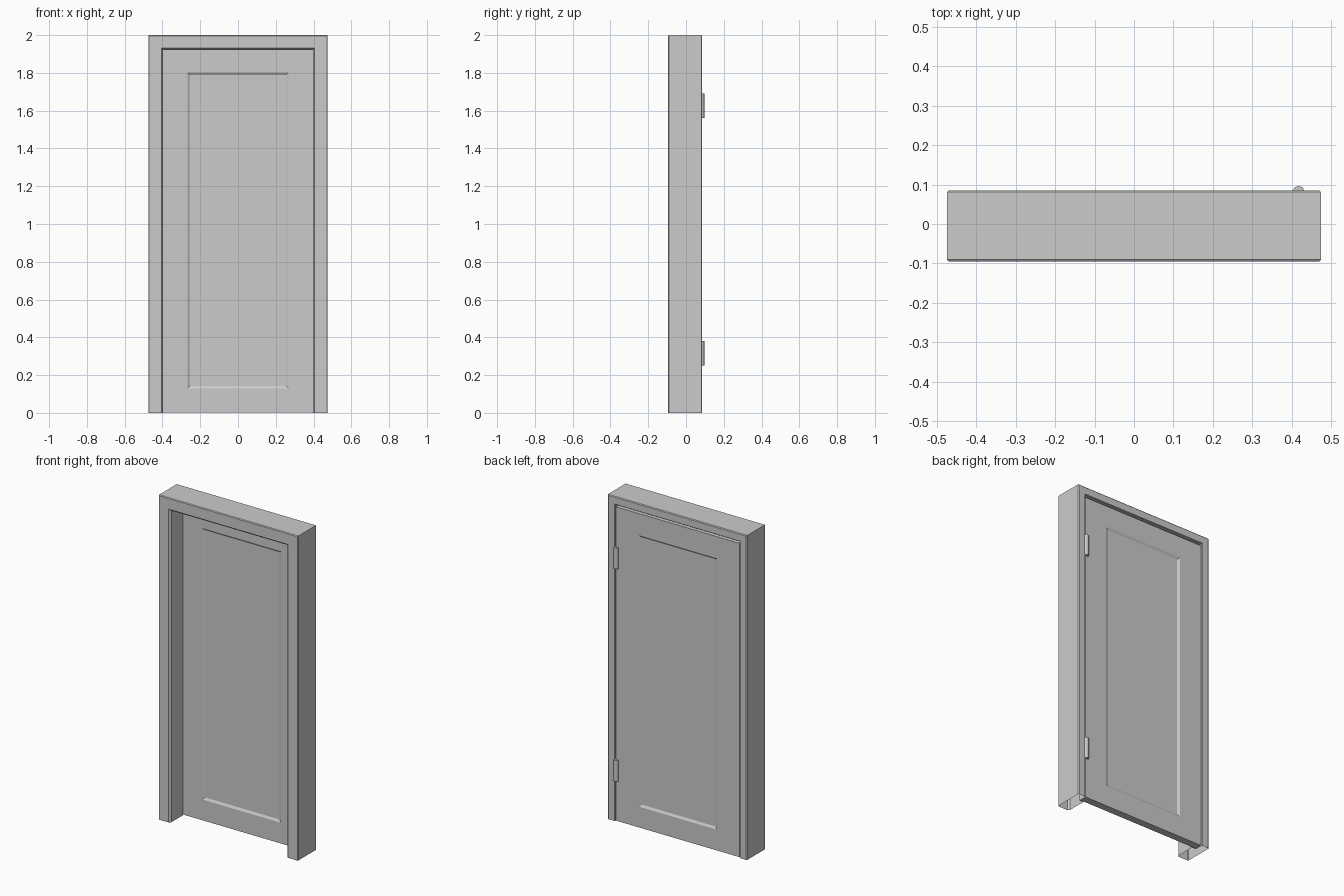
import bpy
import bmesh
import math

if "Cube" in bpy.data.objects:
    bpy.data.objects.remove(bpy.data.objects["Cube"], do_unlink=True)

grey = bpy.data.materials.new("plain grey")
grey.use_nodes = True
colour = (0.6, 0.6, 0.6, 1)
grey.diffuse_color = colour
grey.node_tree.nodes["Principled BSDF"].inputs["Base Color"].default_value = colour

HALF, TOP = 0.475, 2.0


def finish(name, bm):
    """Turn a bmesh into a named grey object."""
    bmesh.ops.recalc_face_normals(bm, faces=bm.faces)
    mesh = bpy.data.meshes.new(name)
    bm.to_mesh(mesh)
    bm.free()
    mesh.materials.append(grey)
    obj = bpy.data.objects.new(name, mesh)
    bpy.context.collection.objects.link(obj)
    return obj


# Hollow frame: a rebated profile (inward offset, y) swept up, across and down
profile = [(0, -0.09), (0.004, -0.095), (0.069, -0.095), (0.079, -0.083),
           (0.079, 0.031), (0.05, 0.031), (0.05, 0.082), (0.047, 0.085),
           (0.005, 0.085), (0, 0.081)]
bm = bmesh.new()
rings = []
for side, raised in ((-1, 0), (-1, 1), (1, 1), (1, 0)):
    rings.append([bm.verts.new((side * (HALF - o), y, raised * (TOP - o)))
                  for o, y in profile])
for a, b in zip(rings, rings[1:]):
    for i in range(len(profile)):
        j = (i + 1) % len(profile)
        bm.faces.new((a[i], a[j], b[j], b[i]))
finish("door_frame", bm)

# Door leaf with a sunken panel on both sides
FRONT, BACK, SINK = 0.034, 0.08, 0.008


def rectangle(bm, half, low, high, y):
    return [bm.verts.new((x, y, z)) for x, z in
            ((-half, low), (half, low), (half, high), (-half, high))]


def bridge(bm, a, b):
    for i in range(4):
        j = (i + 1) % 4
        bm.faces.new((a[i], a[j], b[j], b[i]))


bm = bmesh.new()
edges = []
for y, inward in ((FRONT, 1), (BACK, -1)):
    outer = rectangle(bm, 0.421, 0.002, 1.936, y)
    rim = rectangle(bm, 0.268, 0.13, 1.803, y)
    floor = rectangle(bm, 0.255, 0.143, 1.79, y + inward * SINK)
    bridge(bm, outer, rim)
    bridge(bm, rim, floor)
    bm.faces.new(floor)
    edges.append(outer)
bridge(bm, *edges)
finish("door_leaf", bm)

# Hinge barrels on the back
for name, z in (("lower_hinge", 0.315), ("upper_hinge", 1.625)):
    bpy.ops.mesh.primitive_cylinder_add(vertices=8, radius=0.015, depth=0.13,
                                        location=(0.418, 0.082, z))
    hinge = bpy.context.object
    hinge.name = name
    hinge.data.materials.append(grey)
    bpy.ops.object.shade_smooth_by_angle(angle=math.radians(50))
